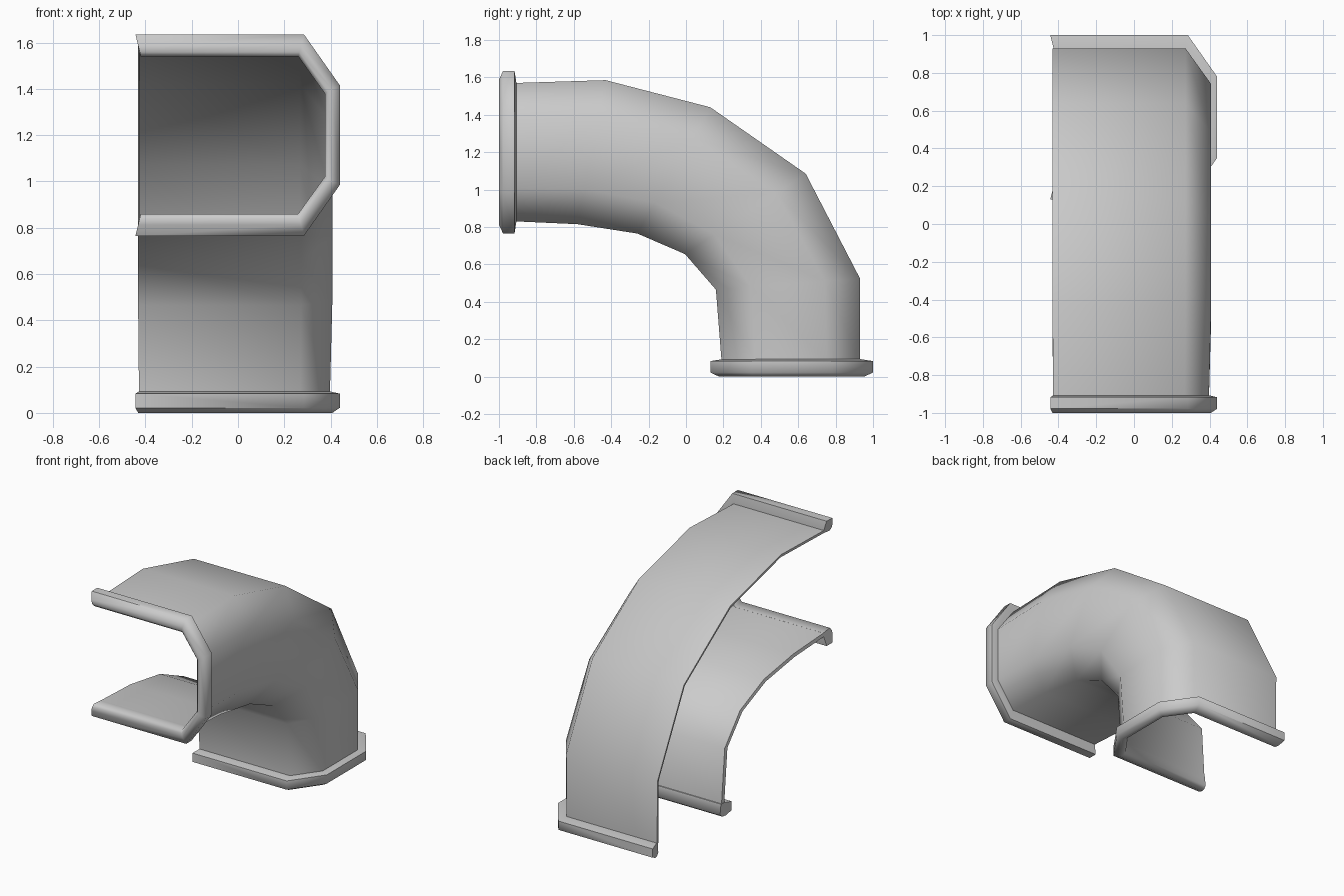
import bpy, bmesh, math
from mathutils import Vector

if "Cube" in bpy.data.objects:
    bpy.data.objects.remove(bpy.data.objects["Cube"])


def section(a, b, t):
    """Open C-shaped section from the inner bend (a) to the outer bend (b), both (y, z).
    t runs from the flange's outer edge (0) to the bore (1)."""
    left, corner, side = -0.443 + 0.023 * t, 0.285 - 0.025 * t, 0.44 - 0.065 * t
    f = 0.253 - 0.018 * t
    a, b = Vector(a), Vector(b)
    return [(x, *a.lerp(b, s)) for x, s in
            [(left, 0), (corner, 0), (side, f), (side, 1 - f), (corner, 1), (left, 1)]]


def front_rim(d, t):
    return section((-1 + d, 0.765 + 0.095 * t), (-1 + d, 1.635 - 0.095 * t), t)


def bottom_rim(d, t):
    return section((0.13 + 0.095 * t, d), (1 - 0.095 * t, d), t)


def inset(a, b, amount):
    a, b = Vector(a), Vector(b)
    n = (b - a).normalized() * amount
    return a + n, b - n


def build(name, rows, ring=False):
    """Skin the rows of six points; ring closes the rows and caps both open ends."""
    bm = bmesh.new()
    grid = [[bm.verts.new(p) for p in r] for r in rows]
    n = len(grid)
    for i in range(n if ring else n - 1):
        r, s = grid[i], grid[(i + 1) % n]
        for j in range(5):
            bm.faces.new((r[j], r[j + 1], s[j + 1], s[j]))
    if ring == "flange":
        for j in (0, 5):
            bm.faces.new([r[j] for r in grid])
    elif ring:
        # thin wall edge: join each outer station to its inner partner
        for j in (0, 5):
            for i in range(n // 2 - 1):
                bm.faces.new((grid[i][j], grid[i + 1][j],
                              grid[n - 2 - i][j], grid[n - 1 - i][j]))
    bmesh.ops.recalc_face_normals(bm, faces=bm.faces)
    me = bpy.data.meshes.new(name)
    bm.to_mesh(me)
    bm.free()
    ob = bpy.data.objects.new(name, me)
    bpy.context.collection.objects.link(ob)
    bpy.context.view_layer.objects.active = ob
    ob.select_set(True)
    bpy.ops.object.shade_smooth_by_angle(angle=math.radians(60))
    ob.select_set(False)


# Bent half pipe: paired points on the inner and outer bend
bend = [((-0.91, 0.83), (-0.91, 1.57)), ((-0.58, 0.815), (-0.43, 1.585)),
        ((-0.26, 0.765), (0.13, 1.44)), ((-0.005, 0.655), (0.64, 1.085)),
        ((0.16, 0.465), (0.93, 0.525)), ((0.19, 0.085), (0.93, 0.085))]
tees = [0.66, 0.5, 0.48, 0.48, 0.5, 0.66]
outside = [section(a, b, t) for (a, b), t in zip(bend, tees)]
inside = [section(*inset(a, b, 0.022), t + 0.25) for (a, b), t in zip(bend, tees)]
build("pipe_elbow", outside + inside[::-1], ring="pipe")

# Rounded flanges at both mouths: (depth from the mouth, t)
lip = [(0.093, 0.66), (0.083, 0.0), (0.022, 0.0), (0.0, 0.5), (0.0, 0.8),
       (0.015, 1.0), (0.09, 0.92)]
build("front_flange", [front_rim(d, t) for d, t in lip], ring="flange")
build("bottom_flange", [bottom_rim(d, t) for d, t in lip], ring="flange")
